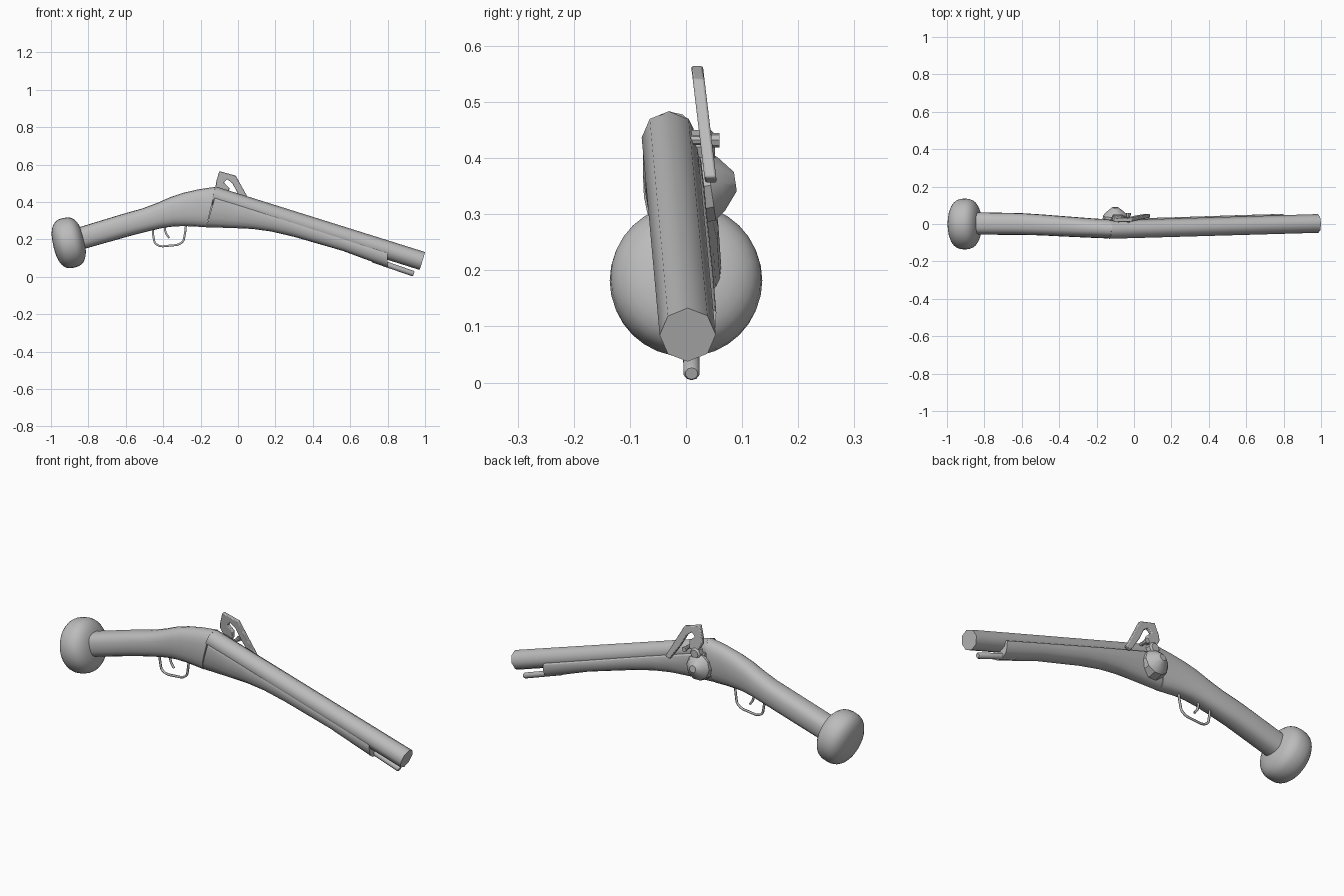
import bpy, bmesh, math
from mathutils import Vector

cube = bpy.data.objects.get("Cube")
if cube:
    bpy.data.objects.remove(cube, do_unlink=True)

grey = bpy.data.materials.new("plain grey")
grey.use_nodes = True
grey.diffuse_color = (0.5, 0.5, 0.5, 1)
grey.node_tree.nodes["Principled BSDF"].inputs["Base Color"].default_value = (0.5, 0.5, 0.5, 1)


def finish(name, bm, angle=40):
    """Turn a bmesh into a smooth shaded grey object."""
    bmesh.ops.recalc_face_normals(bm, faces=bm.faces)
    mesh = bpy.data.meshes.new(name)
    bm.to_mesh(mesh)
    bm.free()
    mesh.materials.append(grey)
    obj = bpy.data.objects.new(name, mesh)
    bpy.context.collection.objects.link(obj)
    bpy.ops.object.select_all(action='DESELECT')
    bpy.context.view_layer.objects.active = obj
    obj.select_set(True)
    bpy.ops.object.shade_smooth_by_angle(angle=math.radians(angle))
    return obj


def bridge_rings(name, rings, angle=40):
    """Skin a row of closed rings and cap both ends."""
    bm = bmesh.new()
    rows = [[bm.verts.new(p) for p in ring] for ring in rings]
    n = len(rows[0])
    for a, b in zip(rows, rows[1:]):
        for i in range(n):
            j = (i + 1) % n
            bm.faces.new((a[i], a[j], b[j], b[i]))
    bm.faces.new(rows[0])
    bm.faces.new(rows[-1])
    return finish(name, bm, angle)


def power(v, p):
    return math.copysign(abs(v) ** p, v)


def stock_ring(top, bottom, half_width, y_mid, split, sides=20):
    """Rounded section; split is the height of its widest line."""
    ring = []
    top, bottom = Vector(top), Vector(bottom)
    for i in range(sides):
        a = math.tau * i / sides
        s = power(math.sin(a), 0.8)
        h = split + s * ((1 - split) if s > 0 else split)
        p = bottom.lerp(top, h)
        ring.append((p.x, y_mid + half_width * power(math.cos(a), 0.8), p.y))
    return ring


def lathe(name, start, end, profile, sides, angle=40, spin=0.0):
    """Profile of (fraction along axis, radius) turned about start-end."""
    start, end = Vector(start), Vector(end)
    axis = (end - start).normalized()
    ref = Vector((0, 1, 0)) if abs(axis.y) < 0.9 else Vector((0, 0, 1))
    u = axis.cross(ref).normalized()
    v = axis.cross(u)
    rings = []
    for t, r in profile:
        c = start.lerp(end, t)
        rings.append([c + r * (u * math.cos(a) + v * math.sin(a))
                      for a in (spin + math.tau * i / sides for i in range(sides))])
    return bridge_rings(name, rings, angle)


def wire(name, points, radius):
    """Bent metal strip along a path."""
    curve = bpy.data.curves.new(name, 'CURVE')
    curve.dimensions = '3D'
    curve.bevel_depth = radius
    curve.bevel_resolution = 1
    curve.use_fill_caps = True
    curve.resolution_u = 4
    spline = curve.splines.new('BEZIER')
    spline.bezier_points.add(len(points) - 1)
    for bp, (x, y, z) in zip(spline.bezier_points, points):
        bp.co = (x, y, z)
        bp.handle_left_type = bp.handle_right_type = 'AUTO'
    curve.materials.append(grey)
    bpy.context.collection.objects.link(bpy.data.objects.new(name, curve))


# Rear stock and grip
grip = [((-0.86, 0.262), (-0.83, 0.147), 0.060, 0.003),
        ((-0.62, 0.335), (-0.58, 0.218), 0.058, 0.000),
        ((-0.51, 0.366), (-0.47, 0.246), 0.056, -0.005),
        ((-0.43, 0.396), (-0.40, 0.262), 0.055, -0.010),
        ((-0.36, 0.427), (-0.34, 0.270), 0.054, -0.014),
        ((-0.29, 0.450), (-0.28, 0.271), 0.053, -0.018),
        ((-0.21, 0.468), (-0.23, 0.269), 0.052, -0.022),
        ((-0.117, 0.482), (-0.170, 0.265), 0.051, -0.026)]
bridge_rings("rear_stock", [stock_ring(*s, 0.5) for s in grip])

# Front stock, a trough under the barrel
fore = [((-0.122, 0.430), (-0.170, 0.265), 0.051, -0.026),
        ((0.00, 0.391), (-0.03, 0.261), 0.051, -0.022),
        ((0.11, 0.355), (0.08, 0.256), 0.051, -0.018),
        ((0.22, 0.320), (0.18, 0.242), 0.050, -0.014),
        ((0.34, 0.281), (0.30, 0.214), 0.050, -0.010),
        ((0.58, 0.203), (0.56, 0.139), 0.050, -0.002),
        ((0.80, 0.133), (0.80, 0.050), 0.050, 0.004)]
bridge_rings("front_stock", [stock_ring(*s, 0.9) for s in fore])

# Eight sided barrel and ramrod
lathe("barrel", (-0.135, -0.030, 0.437), (0.985, 0.003, 0.085),
      [(0, 0.049), (1, 0.050)], 8, 50)
lathe("ramrod", (0.72, 0.008, 0.092), (0.940, 0.010, 0.016),
      [(0, 0.015), (0.97, 0.015), (1, 0.011)], 10)

# Flattened ball pommel
dome = [(0.5 - 0.5 * power(math.cos(a), 0.75), 0.136 * max(math.sin(a), 0.02) ** 0.8)
        for a in (math.pi * i / 16 for i in range(17))]
lathe("pommel", (-0.987, 0, 0.163), (-0.823, 0, 0.201), dome, 32, 60)

# Wheel cover and lock parts on the left side
lathe("wheel_cover", (-0.10, 0.0, 0.345), (-0.10, 0.088, 0.358),
      [(0, 0.070), (0.5, 0.066), (0.72, 0.050), (1, 0.018)], 10, 30)
lathe("lock_block", (-0.085, 0.0, 0.42), (-0.085, 0.052, 0.42),
      [(0, 0.030), (0.85, 0.030), (1, 0.022)], 8)
lathe("lock_pin", (-0.03, 0.0, 0.432), (-0.03, 0.060, 0.432),
      [(0, 0.009), (0.75, 0.009), (0.76, 0.013), (1, 0.013)], 8)

# Cock: flat hooked plate leaning outwards toward its foot
outline = [(-0.118, 0.505), (-0.100, 0.565), (-0.012, 0.541), (0.044, 0.440),
           (0.086, 0.366), (0.060, 0.355), (0.002, 0.440), (-0.030, 0.500),
           (-0.058, 0.522), (-0.076, 0.503), (-0.046, 0.475), (-0.050, 0.436),
           (-0.095, 0.430), (-0.120, 0.475)]
bm = bmesh.new()
plate = bm.faces.new([bm.verts.new((x, 0.009 + (0.565 - z) * 0.12, z)) for x, z in outline])
lifted = bmesh.ops.extrude_face_region(bm, geom=[plate])["geom"]
bmesh.ops.translate(bm, vec=(0, 0.021, 0),
                    verts=[g for g in lifted if isinstance(g, bmesh.types.BMVert)])
cock = finish("cock", bm)
bevel = cock.modifiers.new("soft_edges", 'BEVEL')
bevel.width = 0.004
bevel.segments = 2

# Trigger guard and trigger
wire("trigger_guard", [(-0.456, -0.005, 0.262), (-0.452, -0.005, 0.215),
                       (-0.437, -0.005, 0.174), (-0.365, -0.007, 0.167),
                       (-0.298, -0.010, 0.186), (-0.285, -0.012, 0.225),
                       (-0.278, -0.014, 0.280)], 0.006)
wire("trigger", [(-0.392, -0.009, 0.275), (-0.386, -0.009, 0.235),
                 (-0.368, -0.009, 0.208)], 0.006)
